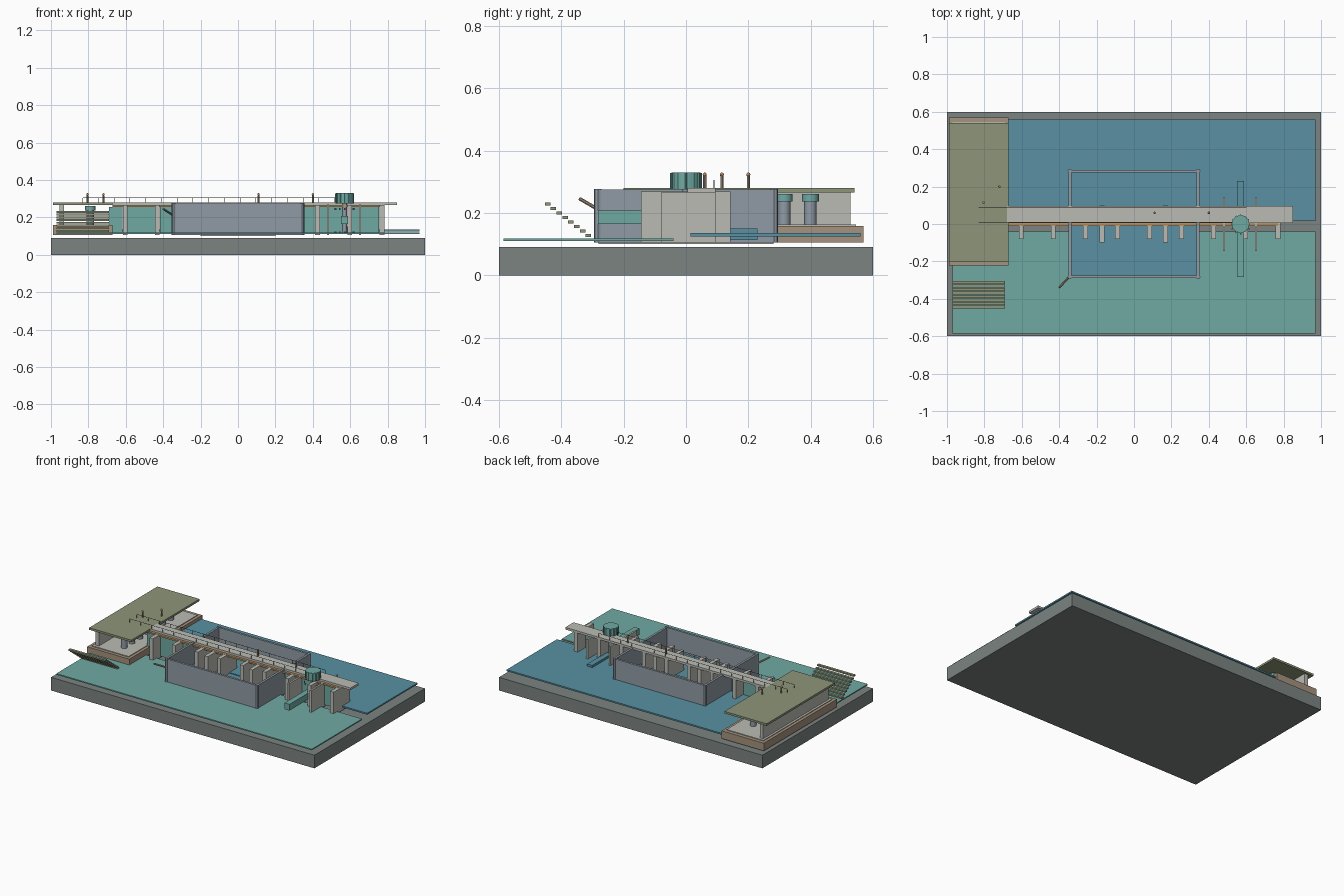
import bpy, math
from mathutils import Vector

if "Cube" in bpy.data.objects:
    bpy.data.objects.remove(bpy.data.objects["Cube"])

def mat(name, c):
    m = bpy.data.materials.new(name)
    m.diffuse_color = (*c, 1)
    m.use_nodes = True
    m.node_tree.nodes["Principled BSDF"].inputs["Base Color"].default_value = m.diffuse_color
    return m

STONE = mat("stone", (.20, .23, .22))
UP = mat("upstream_blue", (.10, .28, .36))
DOWN = mat("downstream_teal", (.16, .40, .37))
CONC = mat("concrete", (.50, .50, .46))
STEEL = mat("steel", (.28, .33, .38))
OLIVE = mat("olive", (.27, .30, .19))
BROWN = mat("brown", (.38, .29, .21))
ORANGE = mat("orange", (.50, .30, .14))
DARK = mat("dark", (.08, .09, .09))

def box(name, x, y, z, m):
    """Box from (min, max) ranges."""
    bpy.ops.mesh.primitive_cube_add(size=1, location=[sum(r) / 2 for r in (x, y, z)])
    o = bpy.context.object
    o.name = name
    o.scale = [r[1] - r[0] for r in (x, y, z)]
    o.data.materials.append(m)
    return o

def rod(name, a, b, r, m, n=8):
    """Cylinder between two points."""
    a, b = Vector(a), Vector(b)
    d = b - a
    bpy.ops.mesh.primitive_cylinder_add(vertices=n, radius=r, depth=d.length, location=(a + b) / 2)
    o = bpy.context.object
    o.name = name
    o.rotation_euler = d.to_track_quat('Z', 'Y').to_euler()
    o.data.materials.append(m)
    if n > 12:
        bpy.ops.object.shade_smooth_by_angle()
    return o

# riverbed and the two water levels
box("riverbed", (-1, 1), (-.6, .6), (0, .09), STONE)
box("upstream_water", (-.67, .97), (.015, .56), (.125, .135), UP)
box("downstream_water", (-.97, .97), (-.585, -.04), (.11, .118), DOWN)
box("foundation_slab", (-.2, .2), (-.28, .28), (.1, .105), CONC)
box("pier_footing", (-.2, .2), (-.11, .11), (.105, .115), CONC)

# piers, two longer ones inside the enclosure
for i in range(9):
    x = -.603 + .1715 * i
    box("pier", (x - .013, x + .013), (-.08, .095), (.105, .265), CONC)
for x in (-.172, .168):
    box("inner_pier", (x - .013, x + .013), (-.1, .1), (.105, .265), CONC)

# gates in the bays outside the enclosure
for a, b in ((-.69, -.617), (-.59, -.445), (-.418, -.355), (.355, .412), (.438, .583), (.61, .755)):
    box("gate", (a, b), (0, .01), (.115, .255), DOWN)
box("gate_beam", (-.67, .77), (-.012, .005), (.255, .266), ORANGE)

# walkway with railings
box("walkway", (-.68, .85), (.005, .095), (.265, .28), CONC)
for y in (.01, .09):
    rod("rail", (-.83, y, .304), (.6, y, .304), .0015, DARK, 6)
    for i in range(18):
        x = -.83 + i * 1.43 / 17
        rod("rail_post", (x, y, .278), (x, y, .304), .0015, DARK, 6)

# sheet-pile enclosure with corner posts
for s in (-1, 1):
    box("enclosure_side", sorted((s * .335, s * .35)), (-.285, .285), (.105, .275), STEEL)
    box("enclosure_end", (-.35, .35), sorted((s * .275, s * .29)), (.105, .275), STEEL)
    for t in (-1, 1):
        rod("corner_post", (s * .343, t * .283, .105), (s * .343, t * .283, .277), .012, STEEL)
box("enclosure_water", (-.335, .335), (-.275, .015), (.12, .13), UP)
rod("drain_pipe", (-.4, -.34, .245), (-.345, -.28, .21), .006, BROWN)

# turbine bay: walls, drum, intake and outlet
for x in (.481, .652):
    box("bay_wall", (x - .006, x + .006), (-.145, .142), (.105, .268), CONC)
rod("generator_drum", (.57, 0, .275), (.57, 0, .33), .047, DOWN, 24)
rod("turbine_shaft", (.57, 0, .12), (.57, 0, .28), .012, STEEL, 16)
for i in range(12):
    a = math.tau * i / 12
    c, s = math.cos(a), math.sin(a)
    rod("drum_rib", (.57 + .047 * c, .047 * s, .275), (.57 + .047 * c, .047 * s, .328), .004, DOWN, 6)
    for z in (.115, .24):
        rod("guide_pin", (.57 + .053 * c, .053 * s, z), (.57 + .053 * c, .053 * s, z + .01), .004, STEEL, 6)
box("outlet_channel", (.551, .589), (-.283, -.02), (.165, .208), DOWN)
box("intake_channel", (.551, .589), (.02, .23), (.113, .15), UP)

# powerhouse: plinth, floor, rear wall, roof and a row of units
box("powerhouse_plinth", (-.99, -.67), (-.222, .57), (.105, .158), BROWN)
box("powerhouse_floor", (-.97, -.69), (-.2, .545), (.158, .163), CONC)
box("powerhouse_wall", (-.955, -.93), (-.18, .527), (.163, .268), CONC)
box("powerhouse_roof", (-.99, -.67), (-.2, .54), (.266, .28), OLIVE)
for i in range(7):
    y = -.105 + .084 * i
    rod("unit_body", (-.79, y, .163), (-.79, y, .236), .02, STEEL, 16)
    rod("unit_cap", (-.79, y, .236), (-.79, y, .26), .027, DOWN, 16)

# sloping rack of slats
for i in range(8):
    y, z = -.444 + .0187 * i, .229 - .0145 * i
    box("rack_slat", (-.97, -.69), (y - .009, y + .009), (z - .005, z + .005), OLIVE)

# small figures
for x, y in ((.11, .06), (.4, .06), (-.72, .2), (-.805, .115)):
    rod("figure_body", (x, y, .28), (x, y, .318), .005, BROWN)
    bpy.ops.mesh.primitive_uv_sphere_add(segments=10, ring_count=6, radius=.0065, location=(x, y, .323))
    bpy.context.object.name = "figure_head"
    bpy.context.object.data.materials.append(ORANGE)
